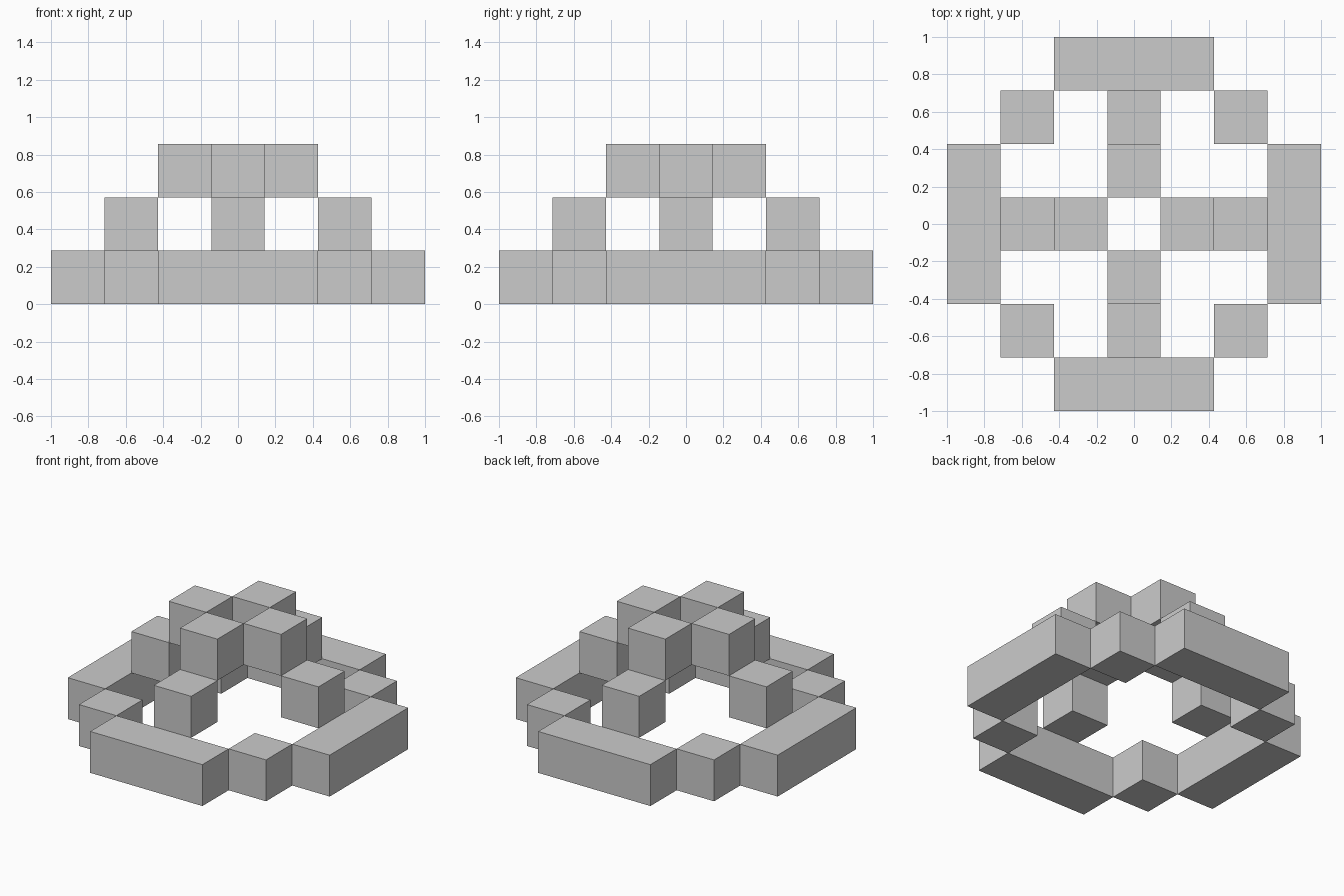
import bpy

if "Cube" in bpy.data.objects:
    bpy.data.objects.remove(bpy.data.objects["Cube"])

U = 2 / 7  # one block of the 7 x 7 grid


def block(name, x, y, level, nx=1, ny=1):
    """Box centred on grid cell (x, y), nx by ny blocks wide, one block tall."""
    bpy.ops.mesh.primitive_cube_add(size=1, location=(x * U, y * U, (level + 0.5) * U))
    obj = bpy.context.object
    obj.name = name
    obj.scale = (nx * U, ny * U, U)
    bpy.ops.object.transform_apply(location=False, rotation=False, scale=True)


SIDES = {"right": (1, 0), "back": (0, 1), "left": (-1, 0), "front": (0, -1)}

for side, (dx, dy) in SIDES.items():
    # Base ring: three-block bar on each side
    block(f"base_bar_{side}", 3 * dx, 3 * dy, 0, 1 + 2 * abs(dy), 1 + 2 * abs(dx))
    # Stepped dome: middle and top blocks
    block(f"middle_block_{side}", 2 * dx, 2 * dy, 1)
    block(f"top_block_{side}", dx, dy, 2)

# Base ring: corner blocks
for sx, xn in ((-1, "left"), (1, "right")):
    for sy, yn in ((-1, "front"), (1, "back")):
        block(f"base_corner_{yn}_{xn}", 2 * sx, 2 * sy, 0)
